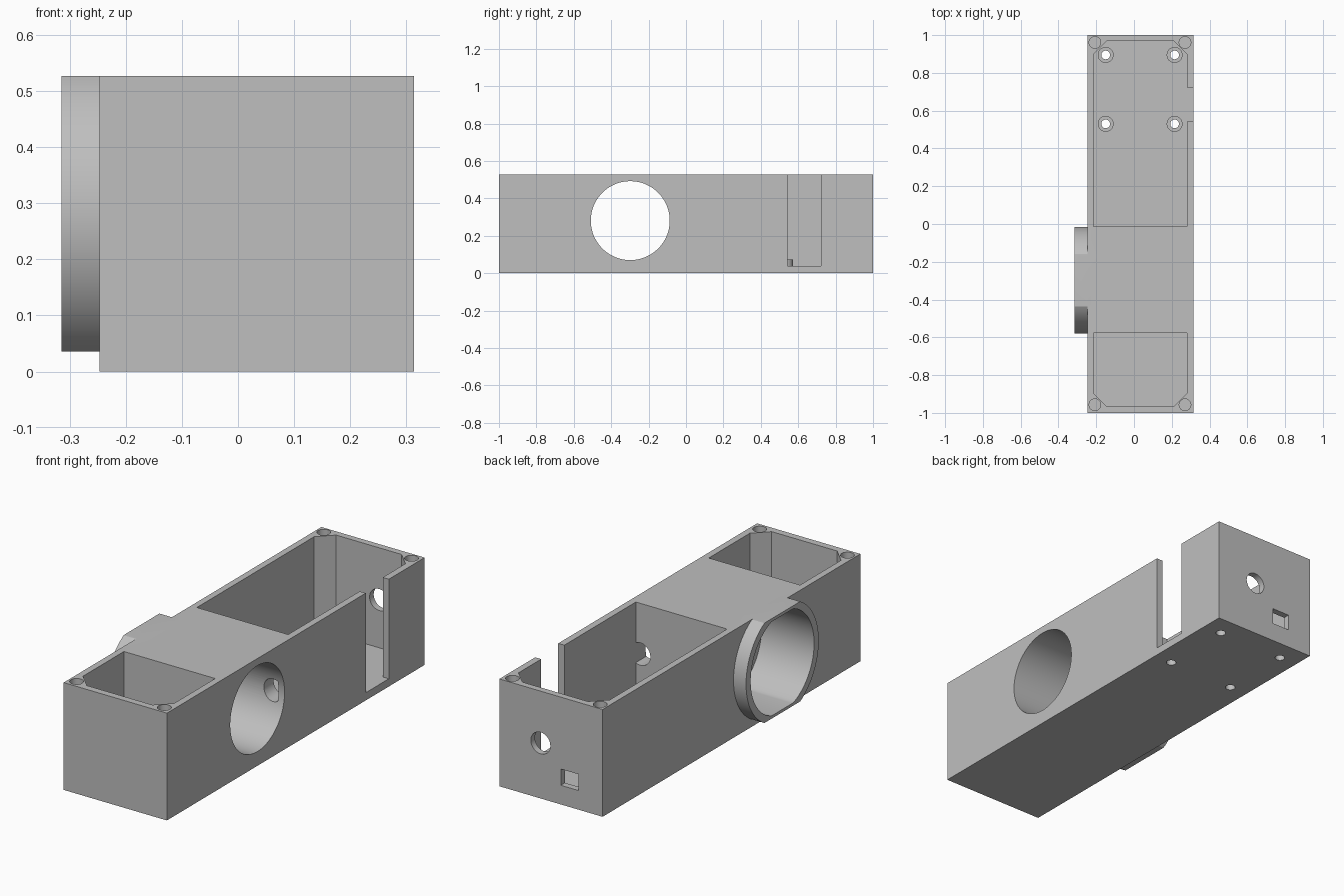
import bpy, bmesh, math
from mathutils import Vector

if "Cube" in bpy.data.objects:
    bpy.data.objects.remove(bpy.data.objects["Cube"])

grey = bpy.data.materials.new("plain grey")
grey.diffuse_color = (0.52, 0.52, 0.52, 1)
grey.use_nodes = True
grey.node_tree.nodes["Principled BSDF"].inputs["Base Color"].default_value = grey.diffuse_color

AXES = {"x": lambda a, b, d: (d, a, b),
        "y": lambda a, b, d: (a, d, b),
        "z": lambda a, b, d: (a, b, d)}


def prism(name, pts, axis, lo, hi):
    """Extrude a 2D outline along an axis from lo to hi."""
    bm = bmesh.new()
    face = bm.faces.new([bm.verts.new(AXES[axis](a, b, lo)) for a, b in pts])
    new = bmesh.ops.extrude_face_region(bm, geom=[face])["geom"]
    shift = Vector(AXES[axis](0, 0, hi - lo))
    bmesh.ops.translate(bm, vec=shift, verts=[v for v in new if isinstance(v, bmesh.types.BMVert)])
    bmesh.ops.recalc_face_normals(bm, faces=bm.faces)
    me = bpy.data.meshes.new(name)
    bm.to_mesh(me)
    bm.free()
    ob = bpy.data.objects.new(name, me)
    me.materials.append(grey)
    bpy.context.collection.objects.link(ob)
    return ob


def rect(a0, a1, b0, b1):
    return [(a0, b0), (a1, b0), (a1, b1), (a0, b1)]


def circle(a, b, r, n=48, lo=-9, hi=9):
    """Circle outline, optionally cut flat below lo and above hi."""
    pts = []
    for i in range(n):
        t = 2 * math.pi * (i + 0.5) / n
        p = (a + r * math.cos(t), min(hi, max(lo, b + r * math.sin(t))))
        pts.append(p)
    # drop the inner points of each flat
    return [p for i, p in enumerate(pts)
            if not (p[1] == pts[i - 1][1] == pts[(i + 1) % n][1])]


def combine(target, tool, op):
    mod = target.modifiers.new(op, "BOOLEAN")
    mod.operation, mod.solver, mod.object = op, "EXACT", tool
    bpy.context.view_layer.objects.active = target
    bpy.ops.object.modifier_apply(modifier=mod.name)
    bpy.data.objects.remove(tool)


def cut(pts, axis, lo, hi):
    combine(body, prism("cutter", pts, axis, lo, hi), "DIFFERENCE")


X0, X1, TOP, FLOOR = -0.247, 0.314, 0.527, 0.036
IX0, IX1, C = -0.215, 0.281, 0.07
CY, CZ = -0.298, 0.281

# main block with the flat-sided collar on the left
body = prism("housing", rect(X0, X1, -1, 1), "z", 0, TOP)
collar = prism("collar", circle(CY, CZ, 0.282, 128, FLOOR, TOP), "x", -0.315, -0.15)
combine(body, collar, "UNION")

# two open compartments with chamfered outer corners
cut([(IX0, -0.012), (IX1, -0.012), (IX1, 0.968 - C), (IX1 - C, 0.968),
     (IX0 + C, 0.968), (IX0, 0.968 - C)], "z", FLOOR, 0.7)
cut([(IX0, -0.578), (IX0, -0.966 + C), (IX0 + C, -0.966), (IX1 - C, -0.966),
     (IX1, -0.966 + C), (IX1, -0.578)], "z", FLOOR, 0.7)

# cross bore, with a wider flat-sided counterbore from the collar side
cut(circle(CY, CZ, 0.211, 96), "x", -0.5, 0.5)
cut(circle(CY, CZ, 0.246, 128, 0.05, 0.512), "x", -0.5, -0.03)

# wire channel between bore and rear compartment
cut([(min(a, IX1), b) for a, b in circle(0.257, 0.278, 0.055, 32)
     if a < IX1 + 0.008], "y", -0.2, 0.05)

# slot in the right wall, round and square ports in the back wall
cut(rect(0.25, 0.4, 0.543, 0.722), "z", FLOOR + 0.002, 0.7)
cut(circle(0.09, 0.272, 0.053), "y", 0.9, 1.1)
cut(rect(-0.115, -0.02, 0.094, 0.174), "y", 0.9, 1.1)

# lid screw holes in the four corners
for x in (-0.207, 0.27):
    for y in (-0.957, 0.961):
        cut(circle(x, y, 0.031, 32), "z", 0.3, 0.7)

# drilled standoffs on the rear floor
for x in (-0.15, 0.215):
    for y in (0.53, 0.895):
        combine(body, prism("standoff", circle(x, y, 0.042), "z", 0.015, 0.073), "UNION")
        cut(circle(x, y, 0.023, 32), "z", -0.1, 0.2)

bpy.ops.object.select_all(action="DESELECT")
body.select_set(True)
bpy.context.view_layer.objects.active = body
bpy.ops.object.shade_smooth_by_angle(angle=math.radians(25))
